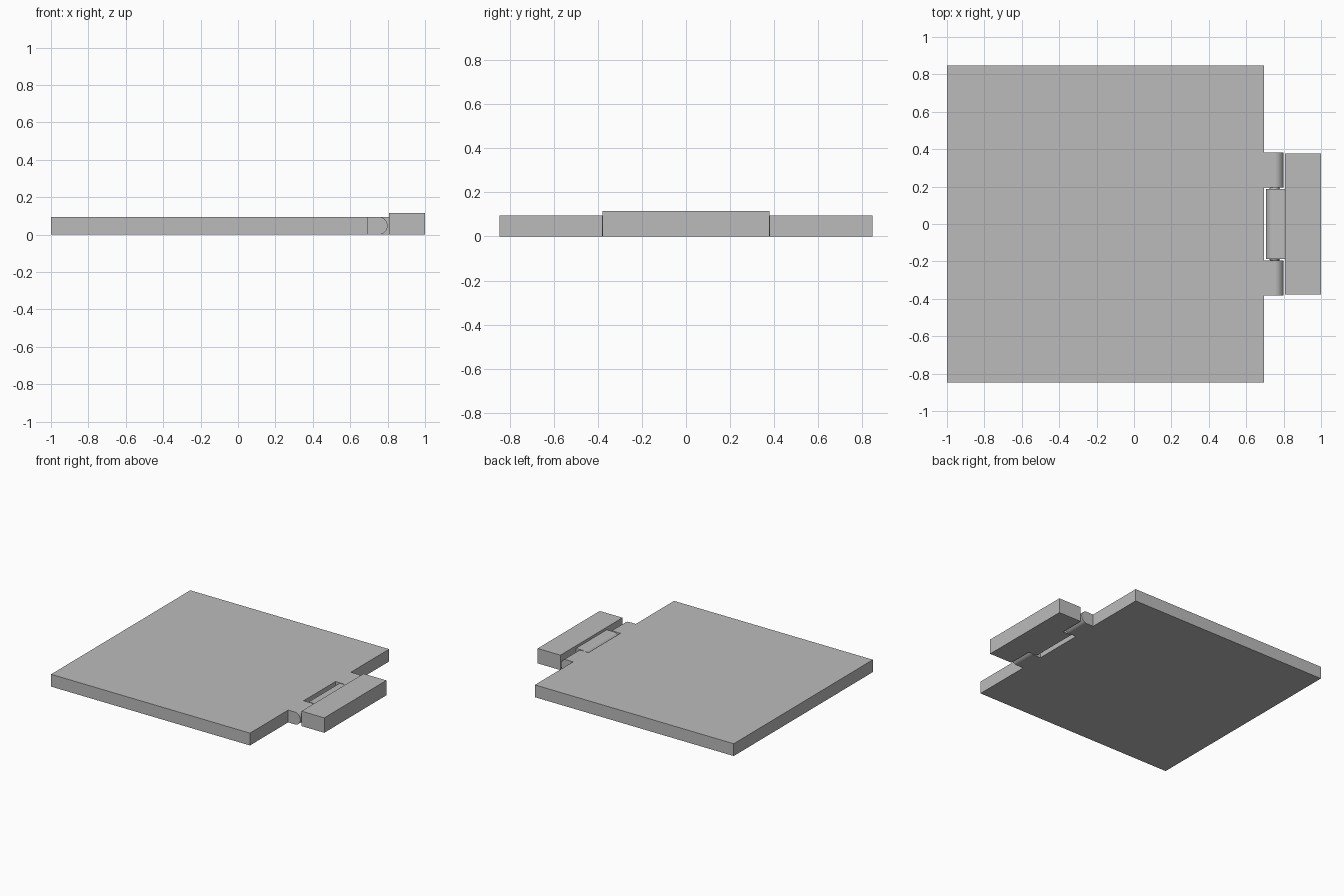
import bpy, bmesh, math
from mathutils import Matrix

if "Cube" in bpy.data.objects:
    bpy.data.objects.remove(bpy.data.objects["Cube"], do_unlink=True)

grey = bpy.data.materials.new("plain_grey")
grey.use_nodes = True
colour = (0.5, 0.5, 0.5, 1)
grey.diffuse_color = colour
grey.node_tree.nodes["Principled BSDF"].inputs["Base Color"].default_value = colour

THICK = 0.095
R = THICK / 2
AXIS_X = 0.752
PLATE_EDGE = 0.695
BLOCK_EDGE = 0.806


def extrude_profile(name, points, y0, y1, smooth=False):
    """Extrude a closed x-z outline from y0 to y1."""
    bm = bmesh.new()
    face = bm.faces.new([bm.verts.new((x, y0, z)) for x, z in points])
    res = bmesh.ops.extrude_face_region(bm, geom=[face])
    verts = [g for g in res["geom"] if isinstance(g, bmesh.types.BMVert)]
    bmesh.ops.translate(bm, verts=verts, vec=(0, y1 - y0, 0))
    bmesh.ops.recalc_face_normals(bm, faces=bm.faces)
    mesh = bpy.data.meshes.new(name)
    bm.to_mesh(mesh)
    bm.free()
    mesh.materials.append(grey)
    obj = bpy.data.objects.new(name, mesh)
    bpy.context.collection.objects.link(obj)
    if smooth:
        bpy.ops.object.select_all(action="DESELECT")
        obj.select_set(True)
        bpy.context.view_layer.objects.active = obj
        bpy.ops.object.shade_smooth_by_angle(angle=math.radians(30))
    return obj


def box(name, x0, x1, y, z1):
    extrude_profile(name, [(x0, 0), (x1, 0), (x1, z1), (x0, z1)], -y, y)


def knuckle(name, root_x, side, y0, y1):
    """Tongue from root_x to a half-round end about the hinge axis."""
    steps = 24
    arc = [(AXIS_X + side * R * math.cos(a), R + R * math.sin(a))
           for a in (math.pi * (i / steps - 0.5) for i in range(steps + 1))]
    extrude_profile(name, [(root_x, 0)] + arc + [(root_x, THICK)], y0, y1, True)


# Main plate and end block
box("plate", -1, PLATE_EDGE, 0.847, THICK)
box("end_block", BLOCK_EDGE, 1, 0.378, 0.115)

# Hinge knuckles: an outer pair on the plate, one between them on the block
knuckle("front_knuckle", PLATE_EDGE, 1, -0.382, -0.194)
knuckle("back_knuckle", PLATE_EDGE, 1, 0.194, 0.382)
knuckle("centre_knuckle", BLOCK_EDGE, -1, -0.188, 0.188)

# Tapered pivots bridging the gaps at both ends of the centre knuckle
for name, side in (("front_pivot", -1), ("back_pivot", 1)):
    bm = bmesh.new()
    bmesh.ops.create_cone(bm, cap_ends=True, segments=32, radius1=0.03,
                          radius2=0.015, depth=0.03)
    bmesh.ops.transform(bm, verts=bm.verts, matrix=Matrix.Translation(
        (AXIS_X, side * 0.2, R)) @ Matrix.Rotation(-side * math.pi / 2, 4, "X"))
    mesh = bpy.data.meshes.new(name)
    bm.to_mesh(mesh)
    bm.free()
    mesh.materials.append(grey)
    bpy.context.collection.objects.link(bpy.data.objects.new(name, mesh))
